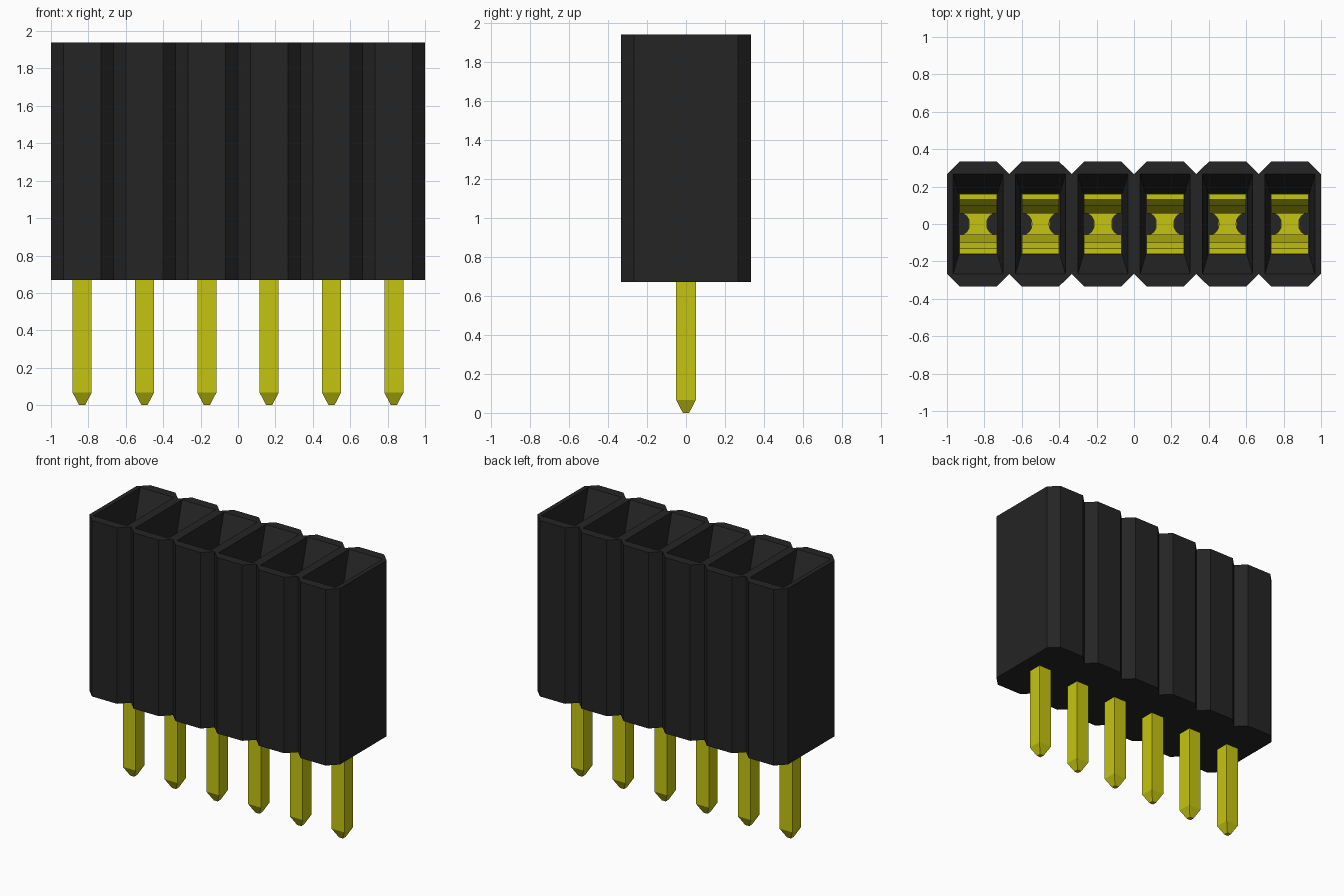
import bpy, bmesh, math

cube = bpy.data.objects.get("Cube")
if cube:
    bpy.data.objects.remove(cube, do_unlink=True)

COUNT, PITCH = 6, 1 / 3
BASE, TOP = 0.67, 1.94
THROAT, FLOOR = 1.74, 0.76
CENTRES = [(i - (COUNT - 1) / 2) * PITCH for i in range(COUNT)]


def material(name, colour):
    m = bpy.data.materials.new(name)
    m.use_nodes = True
    m.diffuse_color = colour
    m.node_tree.nodes["Principled BSDF"].inputs["Base Color"].default_value = colour
    return m


BLACK = material("black plastic", (0.018, 0.018, 0.018, 1))
GOLD = material("yellow gold", (0.56, 0.56, 0.0055, 1))


def finish(bm, name, mat):
    bmesh.ops.remove_doubles(bm, verts=bm.verts, dist=0.0005)
    bmesh.ops.recalc_face_normals(bm, faces=bm.faces)
    mesh = bpy.data.meshes.new(name)
    bm.to_mesh(mesh)
    bm.free()
    mesh.materials.append(mat)
    obj = bpy.data.objects.new(name, mesh)
    bpy.context.collection.objects.link(obj)
    return obj


def ring(bm, points, z):
    return [bm.verts.new((x, y, z)) for x, y in points]


def rect(cx, hx, hy):
    return [(cx + hx, -hy), (cx + hx, hy), (cx - hx, hy), (cx - hx, -hy)]


def bridge(bm, a, b):
    for i in range(len(a)):
        j = (i + 1) % len(a)
        bm.faces.new((a[i], a[j], b[j], b[i]))


def prism(bm, points, offset):
    """Extrude a closed outline along an offset."""
    face = bm.faces.new([bm.verts.new(p) for p in points])
    new = bmesh.ops.extrude_face_region(bm, geom=[face])["geom"]
    bmesh.ops.translate(bm, vec=offset,
                        verts=[v for v in new if isinstance(v, bmesh.types.BMVert)])


# Housing: chamfered cells joined in a row, each with a funnel and a well
bm = bmesh.new()
for i, cx in enumerate(CENTRES):
    half, flat, depth, side = PITCH / 2, 0.1, 0.333, 0.267
    outline = [(cx + x, y) for x, y in (
        (flat, -depth), (half, -side), (half, side), (flat, depth),
        (-flat, depth), (-half, side), (-half, -side), (-flat, -depth))]
    low, high = ring(bm, outline, BASE), ring(bm, outline, TOP)
    bm.faces.new(low)
    for k in range(8):
        inner_side = (k == 1 and i < COUNT - 1) or (k == 5 and i > 0)
        if not inner_side:
            n = (k + 1) % 8
            bm.faces.new((low[k], low[n], high[n], high[k]))
    rim = ring(bm, rect(cx, 0.134, 0.268), TOP)
    for k in range(4):
        a, b, c = high[2 * k], high[2 * k + 1], high[(2 * k + 2) % 8]
        bm.faces.new((a, b, rim[k]))
        bm.faces.new((b, c, rim[(k + 1) % 4], rim[k]))
    throat = ring(bm, rect(cx, 0.104, 0.164), THROAT)
    well = ring(bm, rect(cx, 0.104, 0.164), FLOOR)
    bridge(bm, rim, throat)
    bridge(bm, throat, well)
    bm.faces.new(well)
finish(bm, "housing", BLACK)

# Spring arm centre line, as distance from the middle and height
ARM = [(0.145, 1.72), (0.115, 1.66), (0.07, 1.42), (0.075, 1.34),
       (0.125, 1.05), (0.145, 0.8)]
THICK = 0.015

for n, cx in enumerate(CENTRES, 1):
    # Square pin with a tapered tip
    bm = bmesh.new()
    rings = [ring(bm, rect(cx, h, h), z)
             for h, z in ((0.016, 0), (0.051, 0.067), (0.051, FLOOR + 0.02))]
    for a, b in zip(rings, rings[1:]):
        bridge(bm, a, b)
    bm.faces.new(rings[0])
    bm.faces.new(rings[-1])
    finish(bm, f"pin_{n}", GOLD)

    # Contact: two pinching arms on a base plate with round side notches
    bm = bmesh.new()
    for s in (-1, 1):
        loop = [(cx - 0.1, s * (y + THICK), z) for y, z in ARM]
        loop += [(cx - 0.1, s * (y - THICK), z) for y, z in reversed(ARM)]
        prism(bm, loop, (0.2, 0, 0))
    plate = []
    for s in (1, -1):
        plate.append((cx + s * 0.1, -s * 0.16, 0.79))
        for k in range(9):
            t = math.pi * (k / 8 - 0.5)
            plate.append((cx + s * (0.1 - 0.055 * math.cos(t)),
                          s * 0.06 * math.sin(t), 0.79))
        plate.append((cx + s * 0.1, s * 0.16, 0.79))
    prism(bm, plate, (0, 0, 0.03))
    finish(bm, f"contact_{n}", GOLD)
